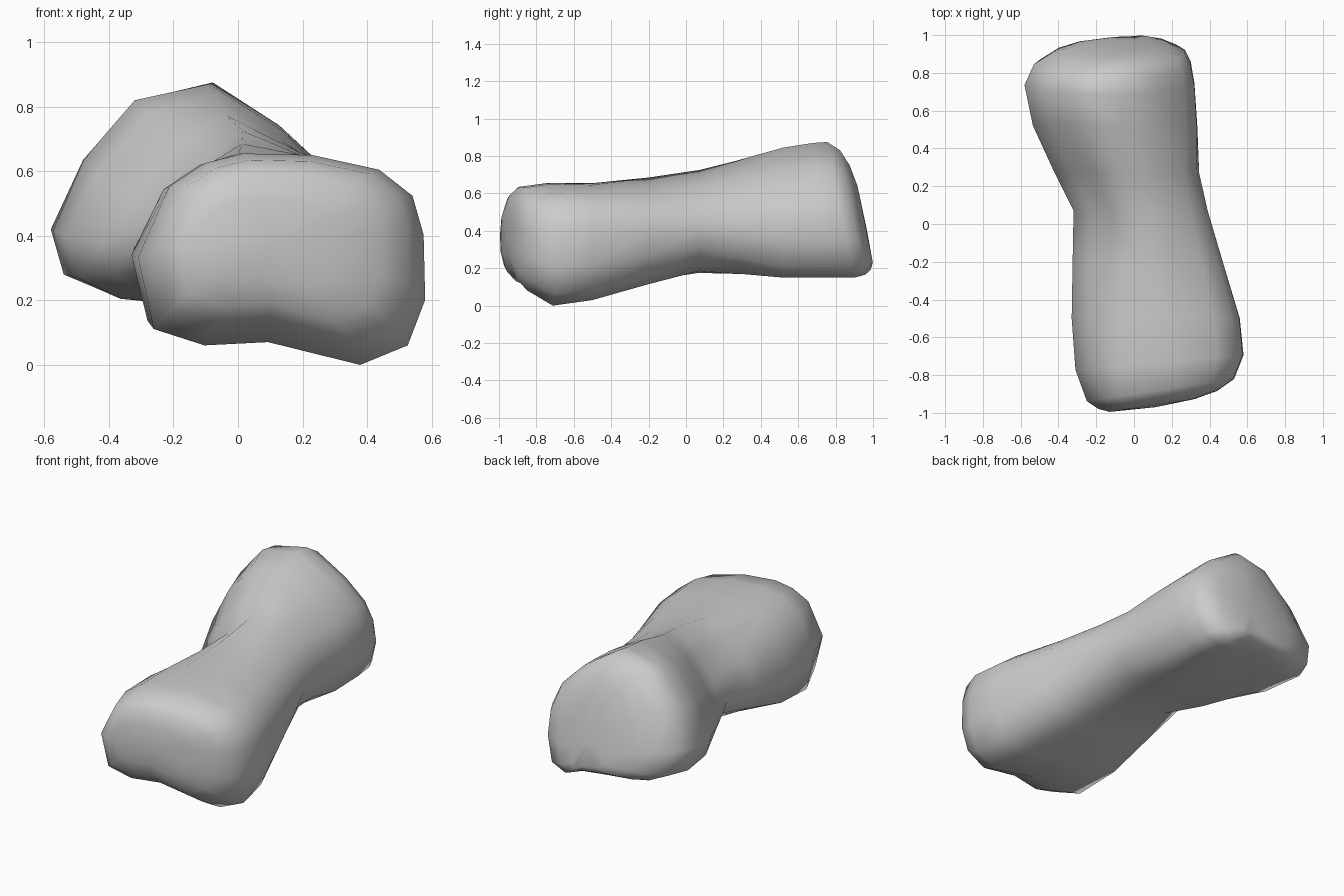
import bpy, bmesh

if "Cube" in bpy.data.objects:
    bpy.data.objects.remove(bpy.data.objects["Cube"])

# Cross-sections (x, z) of the front lobe, the waist and the rear lobe
FRONT = [(-.33, .33), (-.28, .11), (-.12, .06), (.08, .07), (.37, 0), (.52, .06), (.575, .2),
         (.57, .4), (.535, .52), (.43, .6), (.22, .645), (0, .65), (-.12, .62), (-.23, .55)]
WAIST = [(-.32, .37), (-.28, .29), (-.16, .205), (.02, .175), (.16, .185), (.27, .23), (.35, .31),
         (.38, .40), (.365, .49), (.29, .59), (.17, .665), (.01, .725), (-.12, .61), (-.23, .47)]
REAR = [(-.58, .42), (-.54, .28), (-.41, .225), (-.22, .21), (0, .19), (.14, .15), (.26, .19),
        (.32, .34), (.32, .49), (.27, .61), (.13, .74), (-.09, .87), (-.32, .82), (-.48, .635)]

# Stations along the length: y, x min, x max, z min, z max
STATIONS = [(-.975, -.13, .32, .24, .51), (-.95, -.19, .44, .14, .59), (-.9, -.25, .53, .08, .635),
            (-.745, -.31, .58, 0, .655), (-.5, -.33, .56, .03, .655), (-.2, -.325, .47, .115, .685),
            (.07, -.32, .39, .175, .725), (.27, -.42, .345, .17, .775), (.52, -.535, .335, .15, .845),
            (.75, -.58, .32, .15, .87), (.87, -.53, .30, .15, .875), (.93, -.43, .27, .165, .83),
            (.965, -.31, .18, .19, .75), (.985, -.15, .08, .23, .64)]


def clamp(v):
    return max(0.0, min(1.0, v))


def fit(values, lo, hi):
    a, b = min(values), max(values)
    return [lo + (v - a) / (b - a) * (hi - lo) for v in values]


def section(y, x0, x1, z0, z1):
    a, b, t = (FRONT, WAIST, clamp((y + .55) / .58)) if y < .07 else (WAIST, REAR, clamp((y - .13) / .5))
    pts = [(p[0] + (q[0] - p[0]) * t, p[1] + (q[1] - p[1]) * t) for p, q in zip(a, b)]
    xs = fit([p[0] for p in pts], x0, x1)
    zs = fit([p[1] for p in pts], z0, z1)
    w = clamp((abs(y) - .6) / .25)
    # slanted ends: the front one turns sideways, the rear one leans
    return [(x, y + (.15 * w * x if y < 0 else -.2 * w * (z - .3)), z) for x, z in zip(xs, zs)]


# Body: loft through the stations, capped with shallow fans
bm = bmesh.new()
rings = [[bm.verts.new(p) for p in section(*s)] for s in STATIONS]
n = len(FRONT)
for r, s in zip(rings, rings[1:]):
    for i in range(n):
        j = (i + 1) % n
        bm.faces.new((r[i], r[j], s[j], s[i]))
for ring, push in ((rings[0], -.012), (rings[-1], .003)):
    c = [sum(v.co[k] for v in ring) / n for k in range(3)]
    tip = bm.verts.new((c[0], c[1] + push, c[2]))
    for i in range(n):
        bm.faces.new((ring[i], ring[(i + 1) % n], tip))
bmesh.ops.recalc_face_normals(bm, faces=bm.faces)
for f in bm.faces:
    f.smooth = True
mesh = bpy.data.meshes.new("bone_shaped_rock")
bm.to_mesh(mesh)
bm.free()
bpy.context.collection.objects.link(bpy.data.objects.new("bone_shaped_rock", mesh))
